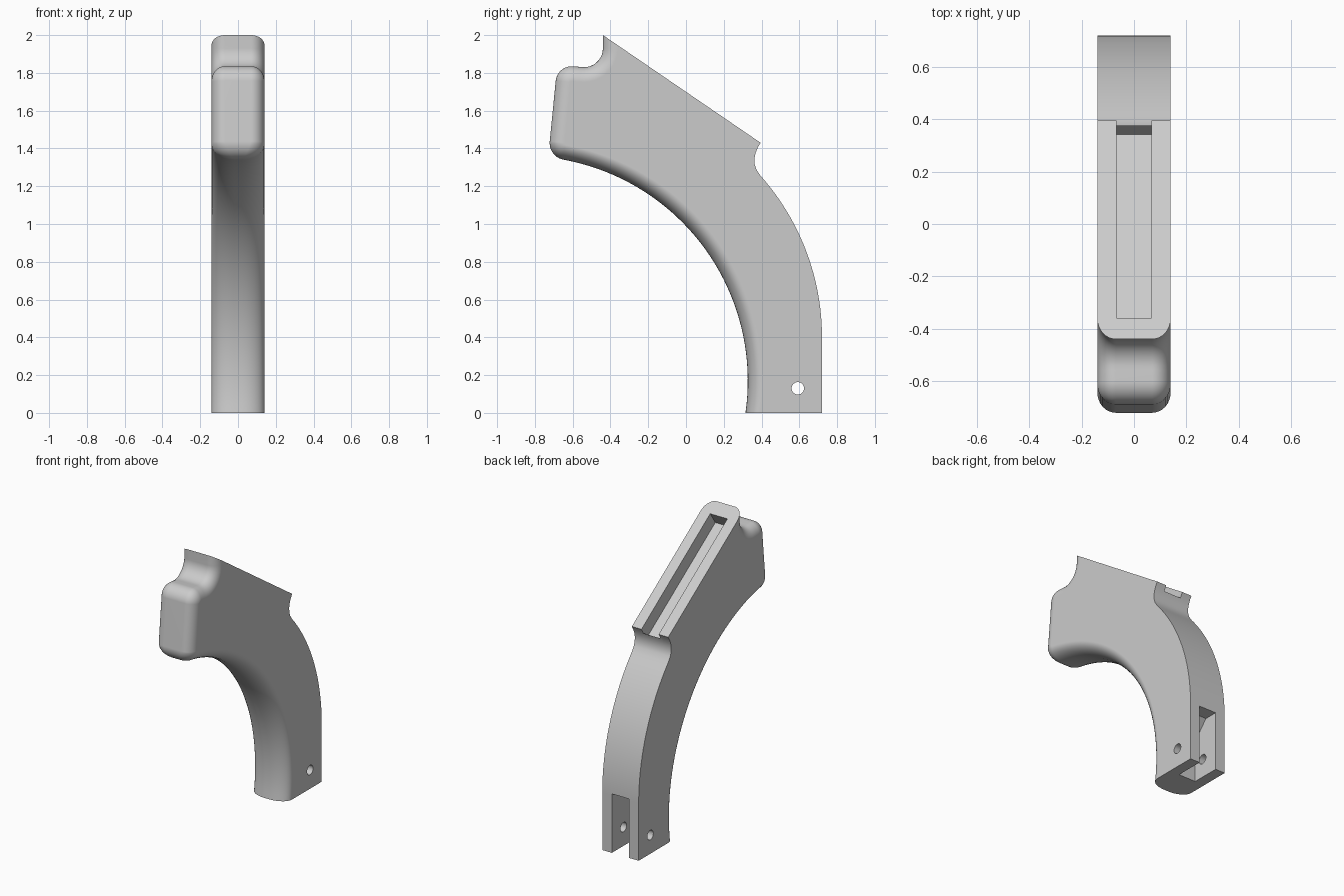
import bpy, bmesh, math
from mathutils import Vector

cube = bpy.data.objects.get("Cube")
if cube:
    bpy.data.objects.remove(cube, do_unlink=True)

HALF = 0.14      # half width of the grip
DEPTH = 0.078    # how far the front rounding reaches back
STEPS = 8

grey = bpy.data.materials.new("plain grey")
grey.use_nodes = True
colour = (0.6, 0.6, 0.6, 1)
grey.diffuse_color = colour
grey.node_tree.nodes["Principled BSDF"].inputs["Base Color"].default_value = colour


def arc(cy, cz, r, start, end, n):
    angles = [math.radians(start + (end - start) * i / n) for i in range(n + 1)]
    return [Vector((cy + r * math.cos(a), cz + r * math.sin(a))) for a in angles]


def loft(name, rings):
    """Skin a row of equal closed rings and cap both ends."""
    bm = bmesh.new()
    rows = [[bm.verts.new(p) for p in ring] for ring in rings]
    n = len(rows[0])
    for a, b in zip(rows, rows[1:]):
        for i in range(n):
            j = (i + 1) % n
            bm.faces.new((a[i], a[j], b[j], b[i]))
    bm.faces.new(rows[0])
    bm.faces.new(rows[-1])
    bmesh.ops.recalc_face_normals(bm, faces=bm.faces)
    mesh = bpy.data.meshes.new(name)
    bm.to_mesh(mesh)
    bm.free()
    mesh.materials.append(grey)
    obj = bpy.data.objects.new(name, mesh)
    bpy.context.collection.objects.link(obj)
    return obj


def prism(name, outline, half):
    return loft(name, [[(x, p[0], p[1]) for p in outline] for x in (-half, half)])


# Sloping top face
top = Vector((-0.44, 2.0))
lip = Vector((0.395, 1.43))
slope = (lip - top).normalized()
up = Vector((-slope.y, slope.x))

# Front outline, from the foot up the inner curve, round the nose to the top
inner = arc(-0.863, 0.17, 1.19, -8.2, 79.6, 40)
chin = arc(-0.632, 1.429, 0.09, 259.6, 174, 10)
brow = arc(-0.605, 1.75, 0.085, 174, 85, 10)
neck = arc(-0.54, 1.93, 0.1, 260, 360, 10)
inner[0].y = 0
front = inner + chin[1:] + brow + neck + [top]

# Width of the rounding: broad on the handle, tighter on the nose
wide, tight = 0.12, 0.07
radii = [wide] * len(inner)
radii += [wide + (tight - wide) * i / 10 for i in range(1, 11)]
radii += [tight] * (len(front) - len(radii))

# Back outline, from the lip down through the notch to the heel
back = [lip, Vector((0.38, 1.405)), Vector((0.368, 1.375)), Vector((0.362, 1.345)),
        Vector((0.364, 1.315)), Vector((0.373, 1.287))]
back += arc(-0.567, 0.4, 1.287, 41.6, 0, 24) + [Vector((0.72, 0))]


def inset(i, d):
    """Move a front point into the body, sliding the two ends along their faces."""
    if i == 0:
        return front[0] + Vector((d, 0))
    if i == len(front) - 1:
        return top + slope * (d / slope.x)
    t = (front[i + 1] - front[i - 1]).normalized()
    return front[i] + Vector((t.y, -t.x)) * d


def ring(angle, side):
    d = DEPTH * (1 - math.sin(angle))
    drop = 1 - math.cos(angle)
    pts = []
    for i, r in enumerate(radii):
        p = inset(i, d)
        pts.append((side * (HALF - r * drop), p.x, p.y))
    return pts + [(side * (HALF - tight * drop), p.x, p.y) for p in back]


angles = [math.pi / 2 * i / STEPS for i in range(STEPS + 1)]
grip = loft("grip_body", [ring(a, 1) for a in angles] + [ring(a, -1) for a in reversed(angles)])

# Cutters: top groove, rear slot at the foot, pin hole
g0 = top + slope * (0.08 / slope.x)
g1 = lip + slope * 0.004
groove = prism("groove_cutter", [g0 + up * 0.1, g1 + up * 0.1, g1 - up * 0.1, g0 - up * 0.1], 0.066)
slot = prism("slot_cutter", [(0.8, -0.1), (0.8, 0.41), (0.625, 0.41), (0.52, 0.29), (0.52, -0.1)], 0.066)
hole = prism("pin_hole_cutter", arc(0.592, 0.13, 0.033, 0, 345, 23), 0.3)

bpy.ops.object.select_all(action='DESELECT')
bpy.context.view_layer.objects.active = grip
grip.select_set(True)
for cutter in (groove, slot, hole):
    cutter.hide_render = True
    mod = grip.modifiers.new(cutter.name, 'BOOLEAN')
    mod.operation = 'DIFFERENCE'
    mod.solver = 'EXACT'
    mod.object = cutter
    bpy.ops.object.modifier_apply(modifier=mod.name)
    bpy.data.objects.remove(cutter, do_unlink=True)

# Soft rounding with crisp cut edges
bpy.ops.object.shade_smooth_by_angle(angle=math.radians(30))
weighted = grip.modifiers.new("weighted normals", 'WEIGHTED_NORMAL')
weighted.keep_sharp = True
